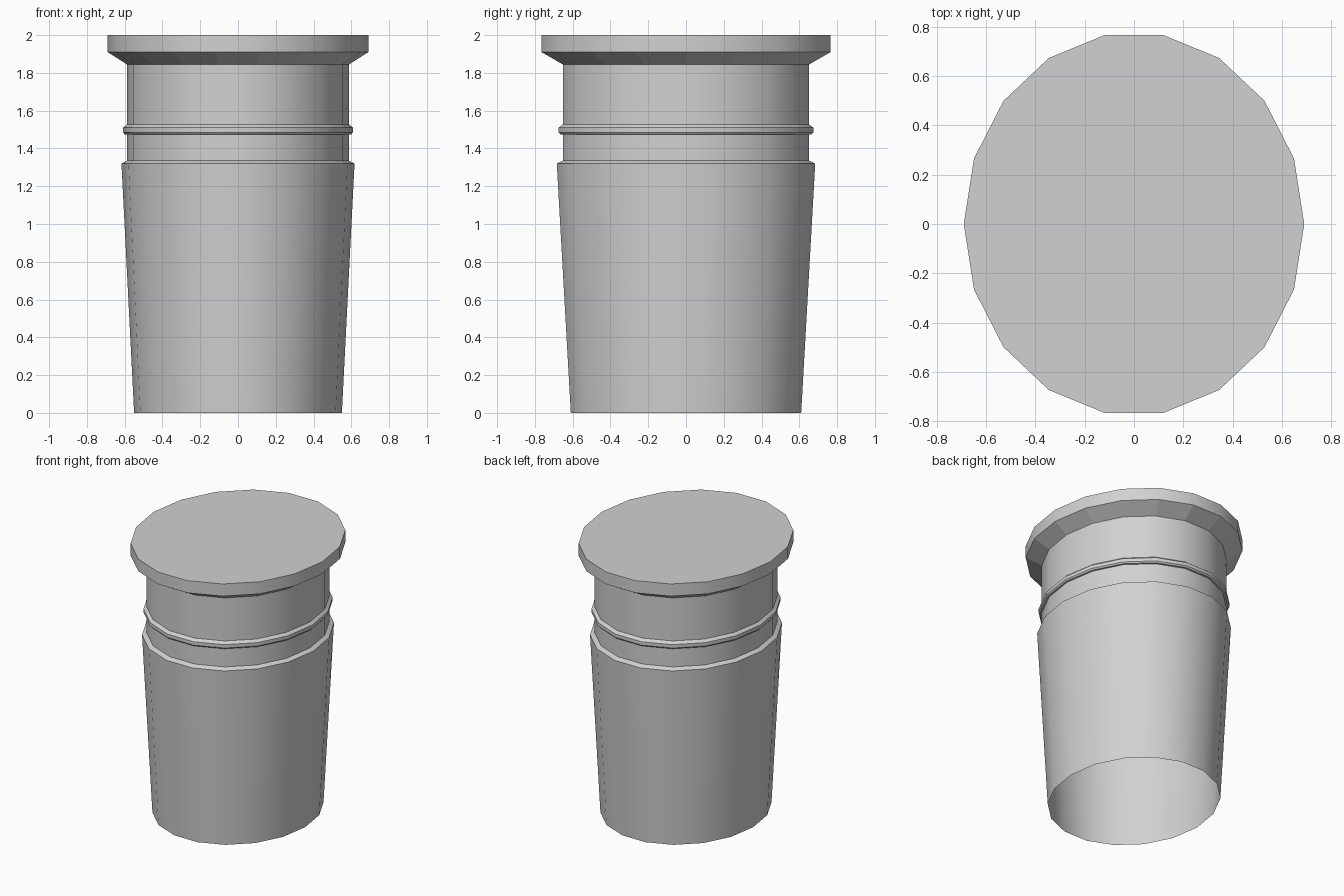
import bpy, bmesh, math

cube = bpy.data.objects.get("Cube")
if cube:
    bpy.data.objects.remove(cube, do_unlink=True)

SIDES = 18
DEPTH = 1.126  # oval stretch along y

grey = bpy.data.materials.new("light_grey")
grey.use_nodes = True
colour = (0.64, 0.64, 0.64, 1)
grey.diffuse_color = colour
grey.node_tree.nodes["Principled BSDF"].inputs["Base Color"].default_value = colour


def oval_sweep(name, profile, cap_top=False, flat_bands=()):
    """Sweep a (radius, height) profile round the oval; each band smooth, its edges sharp."""
    bm = bmesh.new()
    rings = []
    for r, z in profile:
        angles = [math.tau * i / SIDES for i in range(SIDES)]
        rings.append([bm.verts.new((r * math.cos(a), r * DEPTH * math.sin(a), z)) for a in angles])
    for band, (low, high) in enumerate(zip(rings, rings[1:])):
        for i in range(SIDES):
            j = (i + 1) % SIDES
            face = bm.faces.new((low[i], low[j], high[j], high[i]))
            face.smooth = band not in flat_bands
    if cap_top:
        bm.faces.new(rings[-1])
    # Ring edges stay crisp while the sides shade round
    for edge in bm.edges:
        a, b = edge.verts
        if abs(a.co.z - b.co.z) < 1e-5:
            edge.smooth = False
    mesh = bpy.data.meshes.new(name)
    bm.to_mesh(mesh)
    bm.free()
    mesh.materials.append(grey)
    obj = bpy.data.objects.new(name, mesh)
    bpy.context.collection.objects.link(obj)
    return obj


# Tapered sleeve, open underneath, with a narrow shoulder
oval_sweep("tapered_body", [(0.55, 0), (0.617, 1.32), (0.588, 1.335)])

# Straight neck with a raised bead
oval_sweep("neck_with_bead", [(0.588, 1.335), (0.588, 1.475), (0.6, 1.475), (0.608, 1.485),
                              (0.608, 1.51), (0.588, 1.527), (0.588, 1.845)])

# Flared lid with faceted underside and flat top
oval_sweep("lid", [(0.588, 1.845), (0.69, 1.91), (0.69, 2.0)], cap_top=True, flat_bands=(0,))
